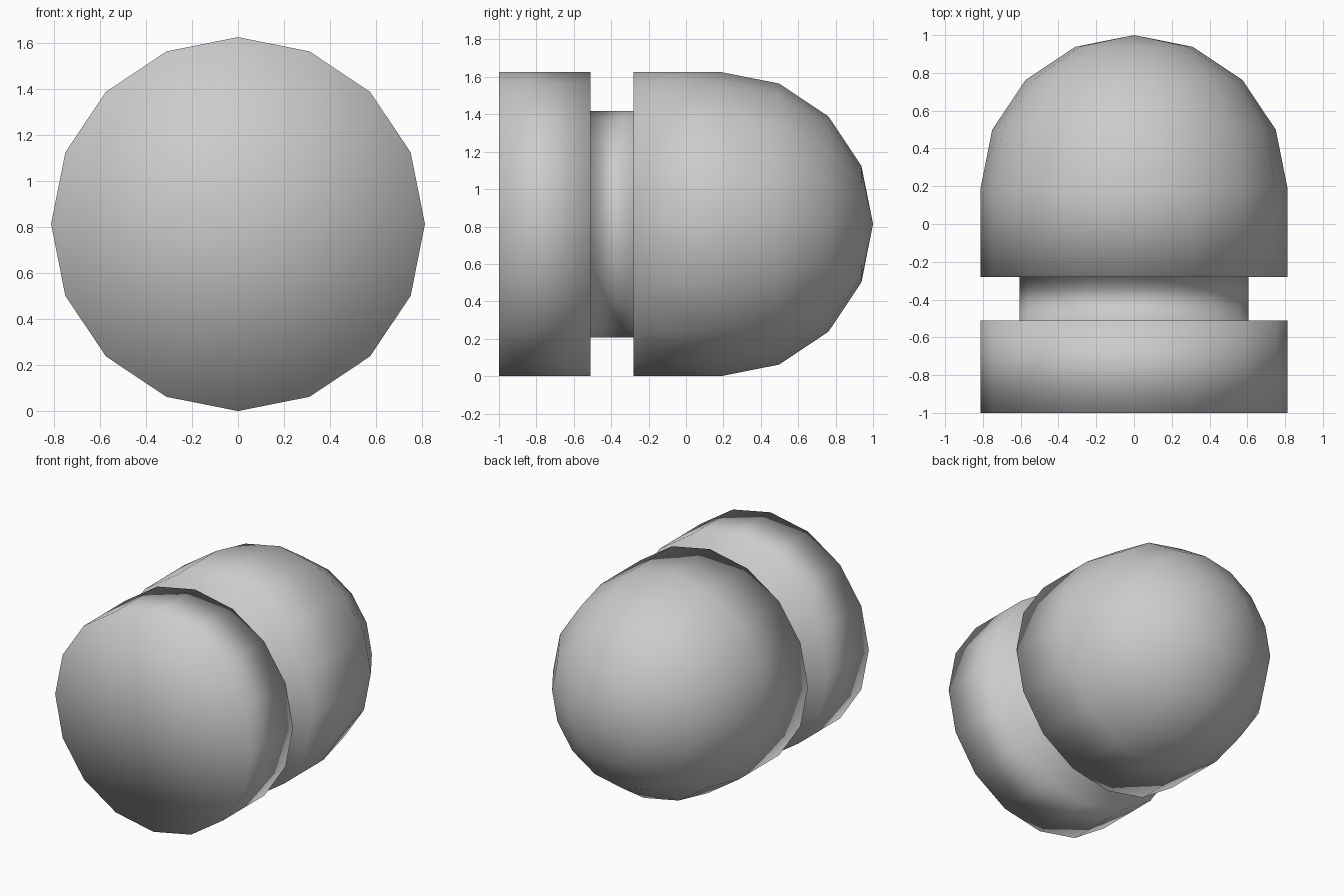
import bpy, bmesh, math

if "Cube" in bpy.data.objects:
    bpy.data.objects.remove(bpy.data.objects["Cube"])

R, GROOVE_R, SIDES = 0.813, 0.605, 16
DOME_Y = 1.0 - R

# Profile along y: flat base, groove, body, then a quarter-circle dome
profile = [(-1.0, R), (-0.51, R), (-0.51, GROOVE_R), (-0.28, GROOVE_R), (-0.28, R)]
profile += [(DOME_Y + R * math.sin(a), R * math.cos(a))
            for a in (math.radians(22.5 * i) for i in range(4))]

bm = bmesh.new()
rings = []
for y, r in profile:
    rings.append([bm.verts.new((r * math.sin(2 * math.pi * i / SIDES), y,
                                R + r * math.cos(2 * math.pi * i / SIDES)))
                  for i in range(SIDES)])
base = bm.verts.new((0, -1, R))
tip = bm.verts.new((0, 1, R))

# Side bands and the two end fans
for i in range(SIDES):
    j = (i + 1) % SIDES
    for a, b in zip(rings, rings[1:]):
        bm.faces.new((a[i], a[j], b[j], b[i]))
    bm.faces.new((base, rings[0][j], rings[0][i]))
    bm.faces.new((tip, rings[-1][i], rings[-1][j]))
bmesh.ops.recalc_face_normals(bm, faces=bm.faces)
for f in bm.faces:
    f.smooth = True

mesh = bpy.data.meshes.new("grooved_slug")
bm.to_mesh(mesh)
bm.free()
bpy.context.collection.objects.link(bpy.data.objects.new("grooved_slug", mesh))
